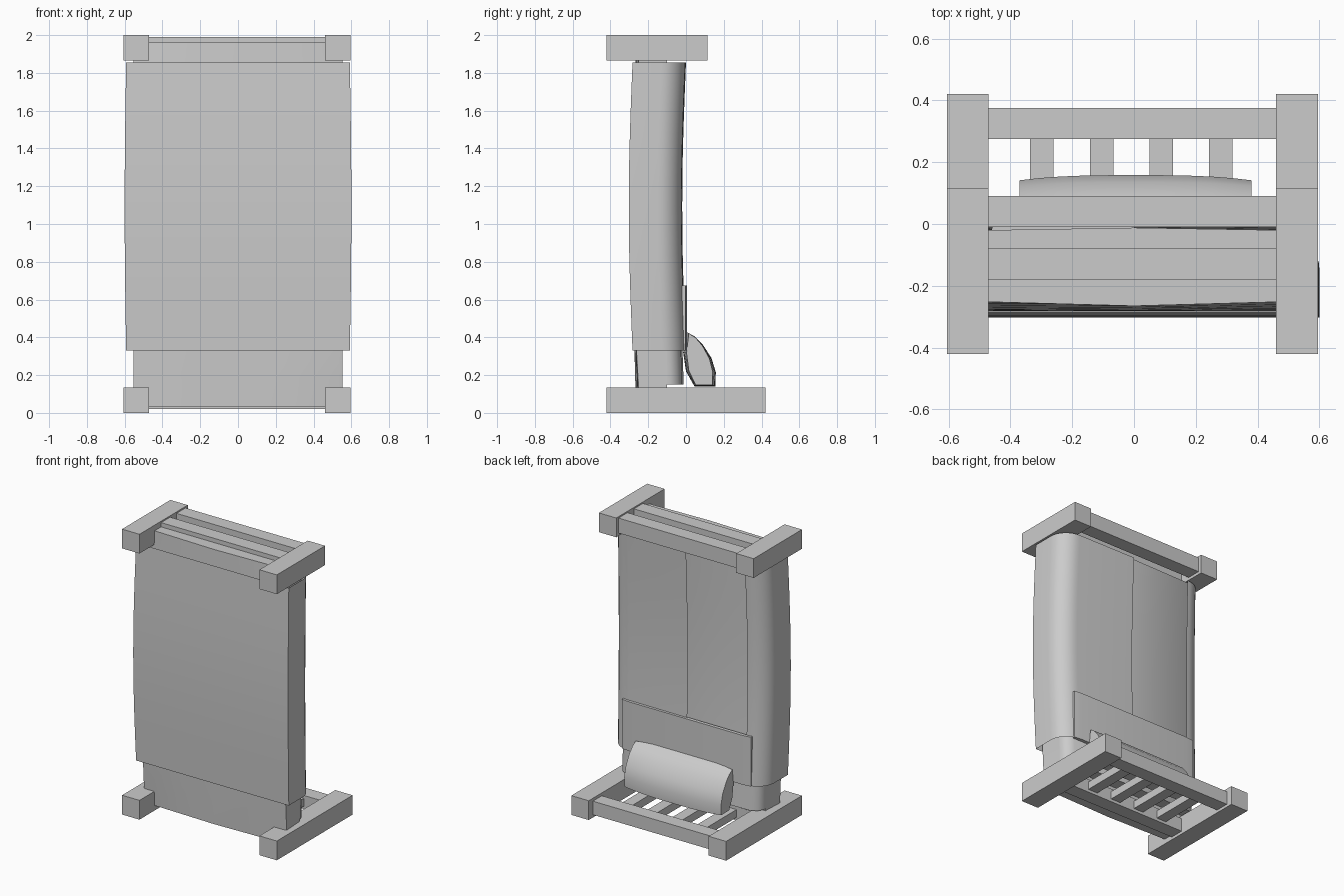
import bpy, bmesh, math

if "Cube" in bpy.data.objects:
    bpy.data.objects.remove(bpy.data.objects["Cube"], do_unlink=True)

grey = bpy.data.materials.new("plain_grey")
grey.use_nodes = True
GREY = (0.6, 0.6, 0.6, 1)
grey.diffuse_color = GREY
grey.node_tree.nodes["Principled BSDF"].inputs["Base Color"].default_value = GREY


def finish(name, bm, smooth=False):
    mesh = bpy.data.meshes.new(name)
    bm.to_mesh(mesh)
    bm.free()
    mesh.materials.append(grey)
    ob = bpy.data.objects.new(name, mesh)
    bpy.context.collection.objects.link(ob)
    if smooth:
        bpy.ops.object.select_all(action='DESELECT')
        ob.select_set(True)
        bpy.context.view_layer.objects.active = ob
        bpy.ops.object.shade_smooth_by_angle(angle=math.radians(40))
    return ob


def box(name, x, y, z):
    """Box from (low, high) pairs along each axis."""
    bm = bmesh.new()
    bmesh.ops.create_cube(bm, size=1)
    for v in bm.verts:
        for i, (lo, hi) in enumerate((x, y, z)):
            v.co[i] = (lo + hi) / 2 + v.co[i] * (hi - lo)
    return finish(name, bm)


def loft(name, profile, z0, z1, bend, closed=True, steps=12):
    """Sweep an x,y profile along z; bend moves each point by how central it is."""
    bm = bmesh.new()
    rings = []
    for i in range(steps + 1):
        t = i / steps
        bulge = math.sin(math.pi * t)
        rings.append([bm.verts.new((*bend(x, y, bulge), z0 + (z1 - z0) * t))
                      for x, y in profile])
    n = len(profile)
    for a, b in zip(rings, rings[1:]):
        for j in range(n if closed else n - 1):
            k = (j + 1) % n
            bm.faces.new((a[j], a[k], b[k], b[j]))
    if closed:
        bm.faces.new(rings[0][::-1])
        bm.faces.new(rings[-1])
    bmesh.ops.recalc_face_normals(bm, faces=bm.faces)
    return finish(name, bm, True)


def mirrored(half):
    """Complete a right-hand profile with its mirror image."""
    return half + [(-x, y) for x, y in reversed(half) if x > 0]


# Posts at the head (bottom) and foot (top)
for side, lo, hi in (("right", -0.605, -0.47), ("left", 0.46, 0.595)):
    box(f"head_post_{side}", (lo, hi), (-0.42, 0.42), (0, 0.135))
    box(f"foot_post_{side}", (lo, hi), (-0.42, 0.115), (1.865, 2))

# Cross rails
RAIL_X = (-0.48, 0.47)
box("head_upper_rail", RAIL_X, (0.275, 0.375), (0.02, 0.115))
box("head_lower_rail", RAIL_X, (-0.18, -0.08), (0.02, 0.115))
box("foot_upper_rail", RAIL_X, (-0.01, 0.09), (1.885, 1.99))
box("foot_lower_rail", RAIL_X, (-0.18, -0.08), (1.885, 1.99))

# Headboard slats
for i in range(4):
    x = -0.298 + 0.193 * i
    box(f"head_slat_{i + 1}", (x - 0.038, x + 0.038), (-0.09, 0.28), (0.04, 0.095))

# Bed base with a gently bulging underside
loft("bed_base",
     mirrored([(0, -0.265), (0.25, -0.258), (0.535, -0.25), (0.553, -0.245),
               (0.545, -0.1), (0, -0.1)]),
     0.035, 1.96,
     lambda x, y, b: (x, y - (0.282 + y) * b if y < -0.2 else y))


# Mattress, sagging together with the blanket
def sag(x, y, b):
    return x * (1 + 0.014 * b), y - 0.02 * b


loft("mattress",
     mirrored([(0, -0.11), (0.545, -0.11), (0.545, -0.08), (0.525, -0.045),
               (0.48, -0.02), (0, -0.012)]),
     0.15, 1.85, lambda x, y, b: (x, y - 0.02 * b))

# Blanket: an open sheet with rounded shoulders
shoulder = [(0.455 + 0.137 * math.sin(a), -0.13 + 0.127 * math.cos(a))
            for a in (math.pi / 2 * i / 8 for i in range(9))]
loft("blanket", mirrored([(0, 0)] + shoulder + [(0.592, -0.283)]),
     0.33, 1.855, sag, closed=False)

# Turned-down sheet across the blanket's upper end
loft("folded_sheet", mirrored([(0, 0.004), (0.44, 0.004), (0.5, -0.003), (0.5, -0.02), (0, -0.02)]),
     0.33, 0.675, lambda x, y, b: (x, y), steps=2)

# Pillow leaning on the headboard
pillow_side = [(0.0, 0.43), (0.045, 0.405), (0.09, 0.36), (0.135, 0.29), (0.158, 0.215),
               (0.155, 0.14), (0.045, 0.14), (0.0, 0.22), (-0.015, 0.32)]
bm = bmesh.new()
rings = []
for i in range(13):
    t = i / 6 - 1
    plump = 1 - 0.2 * abs(t) ** 3
    rings.append([bm.verts.new((0.005 + 0.375 * t, 0.075 + (y - 0.075) * plump,
                                0.28 + (z - 0.28) * (1 - 0.06 * abs(t) ** 3)))
                  for y, z in pillow_side])
n = len(pillow_side)
for a, b in zip(rings, rings[1:]):
    for j in range(n):
        bm.faces.new((a[j], a[(j + 1) % n], b[(j + 1) % n], b[j]))
bm.faces.new(rings[0])
bm.faces.new(rings[-1])
bmesh.ops.recalc_face_normals(bm, faces=bm.faces)
finish("pillow", bm, True)
